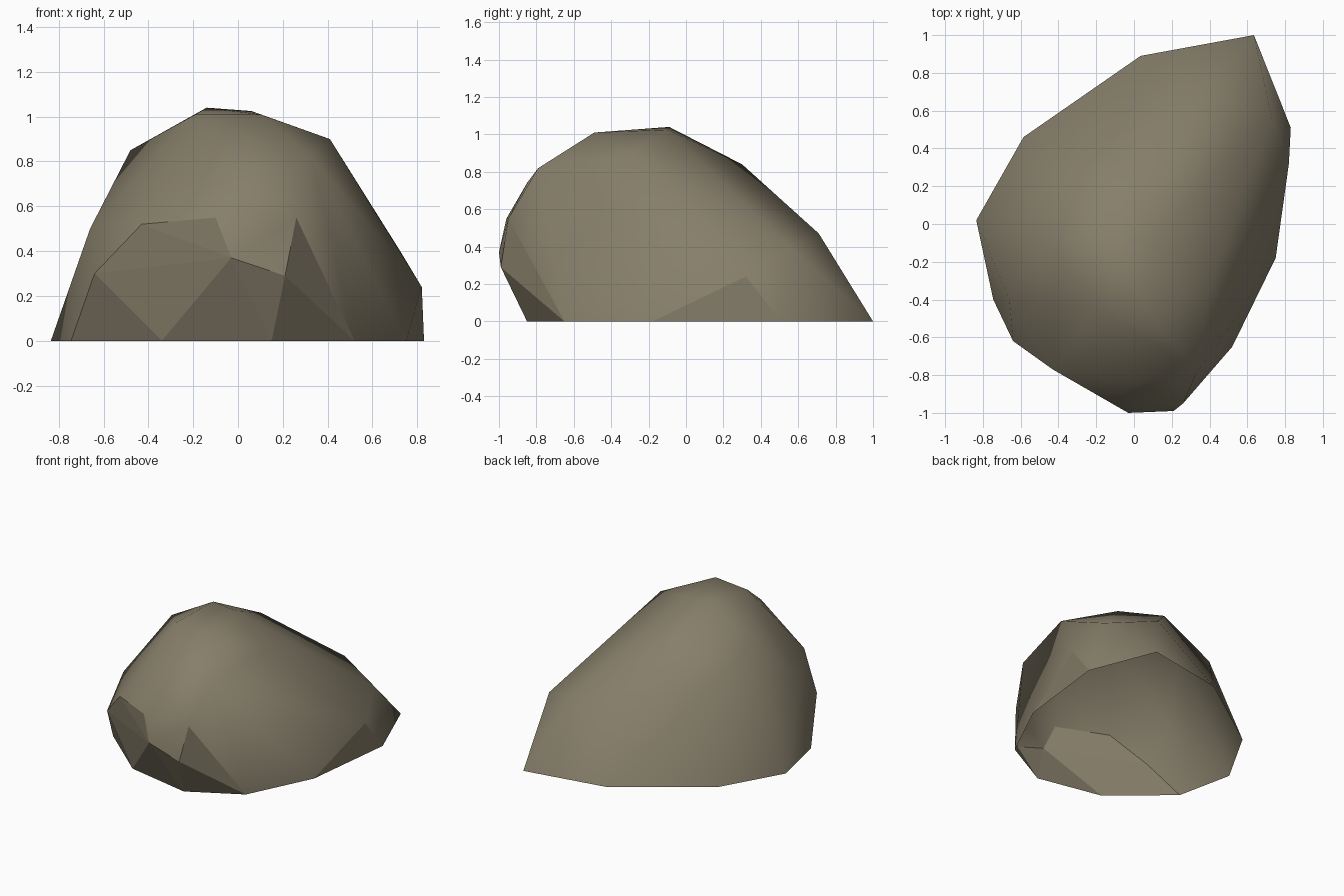
import bpy
import bmesh

if "Cube" in bpy.data.objects:
    bpy.data.objects.remove(bpy.data.objects["Cube"], do_unlink=True)

# Ground outline, where the boulder meets the floor
outline = [(.635, 1), (.035, .89), (-.585, .46), (-.835, .02), (-.745, -.4),
           (-.34, -.75), (.15, -.85), (.52, -.65), (.75, -.18), (.83, .51)]

# Chipped ledge around the front and the left side
ledge = [(-.64, -.62, .3), (-.43, -.77, .52), (-.1, -.96, .55), (-.03, -1, .37),
         (.21, -.99, .29), (.26, -.95, .55), (.82, .32, .24), (.73, .56, .39)]

# Rounded crown
crown = [(.38, .71, .47), (-.66, -.4, .5), (-.42, .3, .63), (-.02, -.85, .74),
         (.33, -.79, .82), (-.02, .3, .84), (-.48, -.09, .85), (.41, -.29, .9),
         (.1, -.49, 1.01), (-.19, -.45, 1.01), (.06, -.1, 1.025), (-.14, -.09, 1.04)]

stone = bpy.data.materials.new("warm_grey_stone")
stone.use_nodes = True
colour = (.24, .21, .145, 1)
stone.diffuse_color = colour
shader = next(n for n in stone.node_tree.nodes if n.type == 'BSDF_PRINCIPLED')
shader.inputs["Base Color"].default_value = colour
shader.inputs["Roughness"].default_value = .9

# Wrap a shell around the corners
bm = bmesh.new()
for point in [(x, y, 0) for x, y in outline] + ledge + crown:
    bm.verts.new(point)
bmesh.ops.convex_hull(bm, input=bm.verts[:])
bmesh.ops.recalc_face_normals(bm, faces=bm.faces[:])

# Leave the underside open
floor = [f for f in bm.faces if all(v.co.z < .001 for v in f.verts)]
bmesh.ops.delete(bm, geom=floor, context='FACES')
bmesh.ops.delete(bm, geom=[v for v in bm.verts if not v.link_faces], context='VERTS')

# Low, upright or overhanging chips are flat, the weathered rest is smooth
for face in bm.faces:
    low = max(v.co.z for v in face.verts) < .6
    face.smooth = not (low and face.normal.z < .1)
for edge in bm.edges:
    edge.smooth = all(f.smooth for f in edge.link_faces)

mesh = bpy.data.meshes.new("boulder")
bm.to_mesh(mesh)
bm.free()
mesh.materials.append(stone)
boulder = bpy.data.objects.new("boulder", mesh)
bpy.context.collection.objects.link(boulder)
